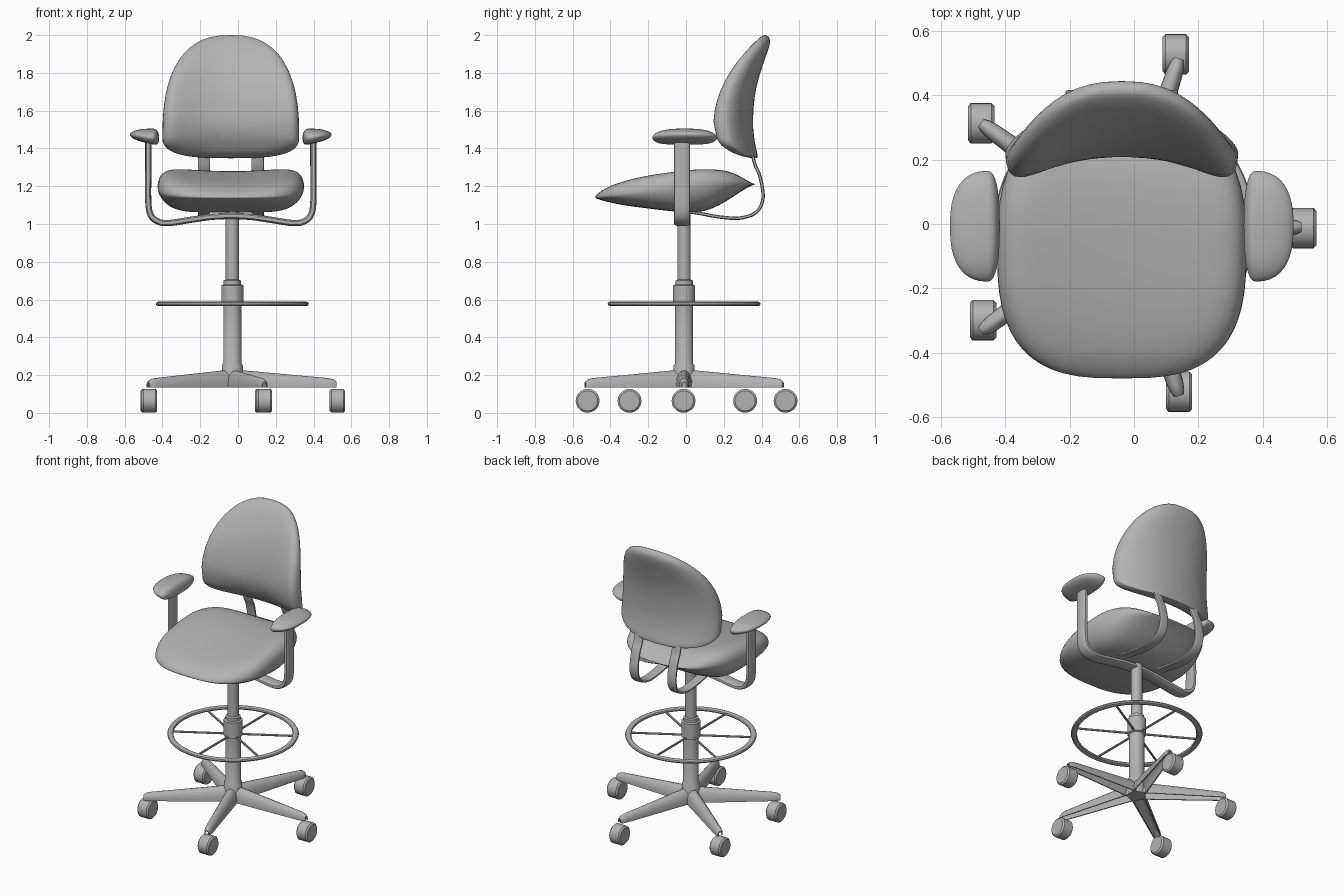
import bpy, bmesh, math
from mathutils import Vector

if "Cube" in bpy.data.objects:
    bpy.data.objects.remove(bpy.data.objects["Cube"])

CX = -0.038                      # middle of seat, back and arms
COL = Vector((-0.03, -0.01, 0))  # middle of column and base

grey = bpy.data.materials.new("plain_grey")
grey.diffuse_color = (0.45, 0.45, 0.45, 1)
grey.use_nodes = True
grey.node_tree.nodes["Principled BSDF"].inputs["Base Color"].default_value = grey.diffuse_color


def finish(name, bm, angle=40):
    bmesh.ops.recalc_face_normals(bm, faces=bm.faces)
    me = bpy.data.meshes.new(name)
    bm.to_mesh(me)
    bm.free()
    ob = bpy.data.objects.new(name, me)
    bpy.context.collection.objects.link(ob)
    me.materials.append(grey)
    bpy.ops.object.select_all(action='DESELECT')
    ob.select_set(True)
    bpy.context.view_layer.objects.active = ob
    bpy.ops.object.shade_smooth_by_angle(angle=math.radians(angle))
    return ob


def loft(name, rings, closed=False, angle=40):
    """Skin a list of closed rings, capping the ends unless it loops."""
    bm = bmesh.new()
    vs = [[bm.verts.new(p) for p in r] for r in rings]
    n = len(vs[0])
    pairs = list(zip(vs, vs[1:])) + ([(vs[-1], vs[0])] if closed else [])
    for a, b in pairs:
        for i in range(n):
            j = (i + 1) % n
            bm.faces.new((a[i], a[j], b[j], b[i]))
    if not closed:
        bm.faces.new(vs[0])
        bm.faces.new(vs[-1])
    return finish(name, bm, angle)


def lathe(name, profile, centre, axis='z', n=32, closed=False):
    def place(r, h, t):
        c, s = r * math.cos(t), r * math.sin(t)
        return centre + (Vector((c, s, h)) if axis == 'z' else Vector((h, c, s)))
    return loft(name, [[place(r, h, math.tau * i / n) for i in range(n)]
                       for r, h in profile], closed, 35)


def lerp(table, x):
    """Smooth interpolation through (x, value) pairs."""
    if x <= table[0][0]:
        return table[0][1]
    for i in range(len(table) - 1):
        (x0, y0), (x1, y1) = table[i], table[i + 1]
        if x <= x1:
            xa, ya = table[max(i - 1, 0)]
            xb, yb = table[min(i + 2, len(table) - 1)]
            d = x1 - x0
            m0, m1 = (y1 - ya) / (x1 - xa) * d, (yb - y0) / (xb - x0) * d
            t = (x - x0) / d
            return ((2*t**3 - 3*t*t + 1) * y0 + (t**3 - 2*t*t + t) * m0
                    + (3*t*t - 2*t**3) * y1 + (t**3 - t*t) * m1)
    return table[-1][1]


def spow(v, e):
    return math.copysign(abs(v) ** e, v)


def cushion(name, outline, surface, n=56, k=16):
    """Pad made of rings on two surfaces that meet at a shared rim."""
    rings = []
    for j in range(1, 2 * k):
        r = 1.0 if j == k else math.sin(j / k * math.pi / 2)
        ring = []
        for i in range(n):
            u, v = outline(math.tau * i / n)
            ring.append(surface(u, v, r, j <= k))
        rings.append(ring)
    return loft(name, rings, angle=60)


def sweep(name, pts, place, thick, width, exp=1.0):
    """Sweep a rounded flat section along a smooth path in a plane."""
    steps = 6 * (len(pts) - 1)
    fx = [(i, p[0]) for i, p in enumerate(pts)]
    fz = [(i, p[1]) for i, p in enumerate(pts)]
    path = [Vector((lerp(fx, s / 6), lerp(fz, s / 6))) for s in range(steps + 1)]
    rings = []
    for i, p in enumerate(path):
        d = (path[min(i + 1, steps)] - path[max(i - 1, 0)]).normalized()
        nrm = Vector((-d.y, d.x))
        ring = []
        for a in range(16):
            t = math.tau * a / 16
            q = p + nrm * spow(math.sin(t), exp) * thick / 2
            ring.append(place(q.x, q.y, spow(math.cos(t), exp) * width / 2))
        rings.append(ring)
    return loft(name, rings)


# Seat: saddle-topped cushion with a blunt, drooping front lip
rim = [(-0.48, 1.14), (-0.3, 1.165), (0.0, 1.205), (0.2, 1.222), (0.365, 1.21)]
top = [(-0.48, 1.175), (-0.40, 1.203), (-0.24, 1.238), (0.0, 1.272), (0.15, 1.28), (0.25, 1.268), (0.365, 1.215)]
low = [(-0.48, 1.115), (-0.25, 1.088), (0.0, 1.062), (0.1, 1.07), (0.18, 1.10), (0.3, 1.165), (0.365, 1.20)]


def seat_outline(t):
    c, s = math.cos(t), math.sin(t)
    e = 0.68 if s < 0 else 0.8
    return 0.388 * spow(c, e), (0.42 if s < 0 else 0.425) * spow(s, e)


def seat_surface(u, v, r, upper):
    x, y = u * r, v * r - 0.06
    zr = lerp(rim, y)
    if upper:
        z = zr + (lerp(top, y) + 0.18 * x * x - zr) * (1 - r ** 9) ** 0.5
    else:
        z = zr + (lerp(low, y) - zr) * (1 - r ** 6) ** 0.6
    return (CX + x, y, z)


cushion("seat", seat_outline, seat_surface)

# Backrest: domed outline, wrapped forward at the sides, rounded edge
rear = [(1.34, 0.385), (1.45, 0.362), (1.55, 0.355), (1.7, 0.368), (1.85, 0.41), (2.0, 0.475)]
depth = [(1.34, 0.09), (1.5, 0.145), (1.7, 0.135), (1.85, 0.12), (2.0, 0.105)]
edge = [(1.34, 0.008), (1.5, 0.03), (1.75, 0.045), (2.0, 0.06)]


def back_outline(t):
    c, s = math.cos(t), math.sin(t)
    if s < 0:
        return 0.362 * spow(c, 0.66), 0.112 * spow(s, 0.75)
    return 0.362 * spow(c, 0.80), 0.54 * spow(s, 0.80)


def back_surface(u, v, r, front):
    x, z = u * r, 1.46 + v * r
    e = lerp(edge, z)
    y = lerp(rear, z) - 0.115 * abs(x / 0.362) ** 2.3 - e
    if front:
        y -= (lerp(depth, z) - e) * (1 - r ** 8) ** 0.5
    else:
        y += e * (1 - r ** 12) ** 0.5
    return (CX + x, y, z)


cushion("backrest", back_outline, back_surface)

# Armrest pads: thick on the inner side, thin on the outer side
for side, label in ((-1, "left"), (1, "right")):
    def pad_outline(t):
        c, s = math.cos(t), math.sin(t)
        return (0.117 if c > 0 else 0.038) * spow(c, 0.85), 0.172 * spow(s, 0.8)

    def pad_surface(u, v, r, upper, side=side):
        x, y = u * r, v * r
        zr = 1.458 + 0.14 * max(x, 0)
        if upper:
            z = zr + (0.047 - 0.15 * max(x, 0)) * (1 - r ** 3) ** 0.6
        else:
            z = zr - (0.036 - 0.1 * x) * (1 - r ** 6) ** 0.6
        return (CX + side * (0.417 + x), y - 0.007, z)

    cushion("armrest_pad_" + label, pad_outline, pad_surface, 40, 9)

# Arm support: one flat bar bent into a wide U beneath the seat
half = [(-0.437, 1.44), (-0.437, 1.28), (-0.437, 1.12), (-0.425, 1.05), (-0.39, 1.015),
        (-0.33, 1.005), (-0.2, 1.024), (-0.1, 1.038)]
arm_path = half + [(0, 1.042)] + [(-x, z) for x, z in reversed(half)]
sweep("arm_support", arm_path, lambda a, b, w: (CX + a, w - 0.021, b), 0.033, 0.085, 0.7)

# Two springy bars from under the seat up to the foot of the backrest
bar = [(-0.06, 1.075), (0.05, 1.06), (0.18, 1.037), (0.29, 1.032), (0.375, 1.065),
       (0.408, 1.14), (0.392, 1.25), (0.367, 1.31), (0.352, 1.365)]
for dx, label in ((-0.142, "left"), (0.142, "right")):
    sweep("back_bar_" + label, bar, lambda a, b, w, dx=dx: (CX + dx + w, a, b), 0.018, 0.066, 0.6)

# Column: hub, outer tube, collar and inner post
lathe("column", [(0.056, 0.135), (0.056, 0.25), (0.048, 0.262), (0.048, 0.565), (0.058, 0.57),
                 (0.058, 0.675), (0.046, 0.68), (0.046, 0.70), (0.035, 0.705), (0.035, 1.07)], COL)

# Foot ring with six spokes
lathe("foot_ring", [(0.386 + 0.019 * math.cos(a), 0.577 + 0.013 * math.sin(a))
                    for a in [math.tau * i / 10 for i in range(10)]], COL, n=64, closed=True)
for i in range(6):
    a = math.radians(30 + 60 * i)
    d, p = Vector((math.cos(a), math.sin(a), 0)), Vector((-math.sin(a), math.cos(a), 0))
    loft(f"ring_spoke_{i + 1}",
         [[COL + d * r + p * 0.007 * math.cos(t) + Vector((0, 0, 0.577 + 0.007 * math.sin(t)))
           for t in [math.tau * k / 8 for k in range(8)]] for r in (0.04, 0.38)])

# Five tapered legs, hollow underneath, with a caster under each tip
casters = [(0.526, -0.013), (0.13, 0.527), (-0.475, 0.313), (-0.469, -0.299), (0.14, -0.521)]
for i, (cx, cy) in enumerate(casters):
    a = math.tau * i / 5
    d, p = Vector((math.cos(a), math.sin(a), 0)), Vector((-math.sin(a), math.cos(a), 0))
    rings = []
    for r, w, z in ((0.0, 0.045, 0.232), (0.06, 0.043, 0.225), (0.3, 0.034, 0.203),
                    (0.51, 0.026, 0.184), (0.535, 0.022, 0.178), (0.551, 0.015, 0.165)):
        ring = []
        for inset, order in ((0, range(9)), (0.007, range(8, -1, -1))):
            arch = [math.pi * k / 8 for k in order]
            loop = [COL + d * r + p * (w - inset) * math.cos(t)
                    + Vector((0, 0, 0.145 + (z - inset - 0.145) * math.sin(t))) for t in arch]
            foot = [COL + d * r + p * (w - inset) * s + Vector((0, 0, 0.135))
                    for s in ((1, -1) if inset == 0 else (-1, 1))]
            ring += [foot[0]] + loop + [foot[1]]
        rings.append(ring)
    loft(f"base_leg_{i + 1}", rings)
    lathe(f"caster_{i + 1}", [(0.053, -0.041), (0.063, -0.032), (0.063, 0.032), (0.053, 0.041)],
          Vector((cx, cy, 0.064)), 'x', 28)
